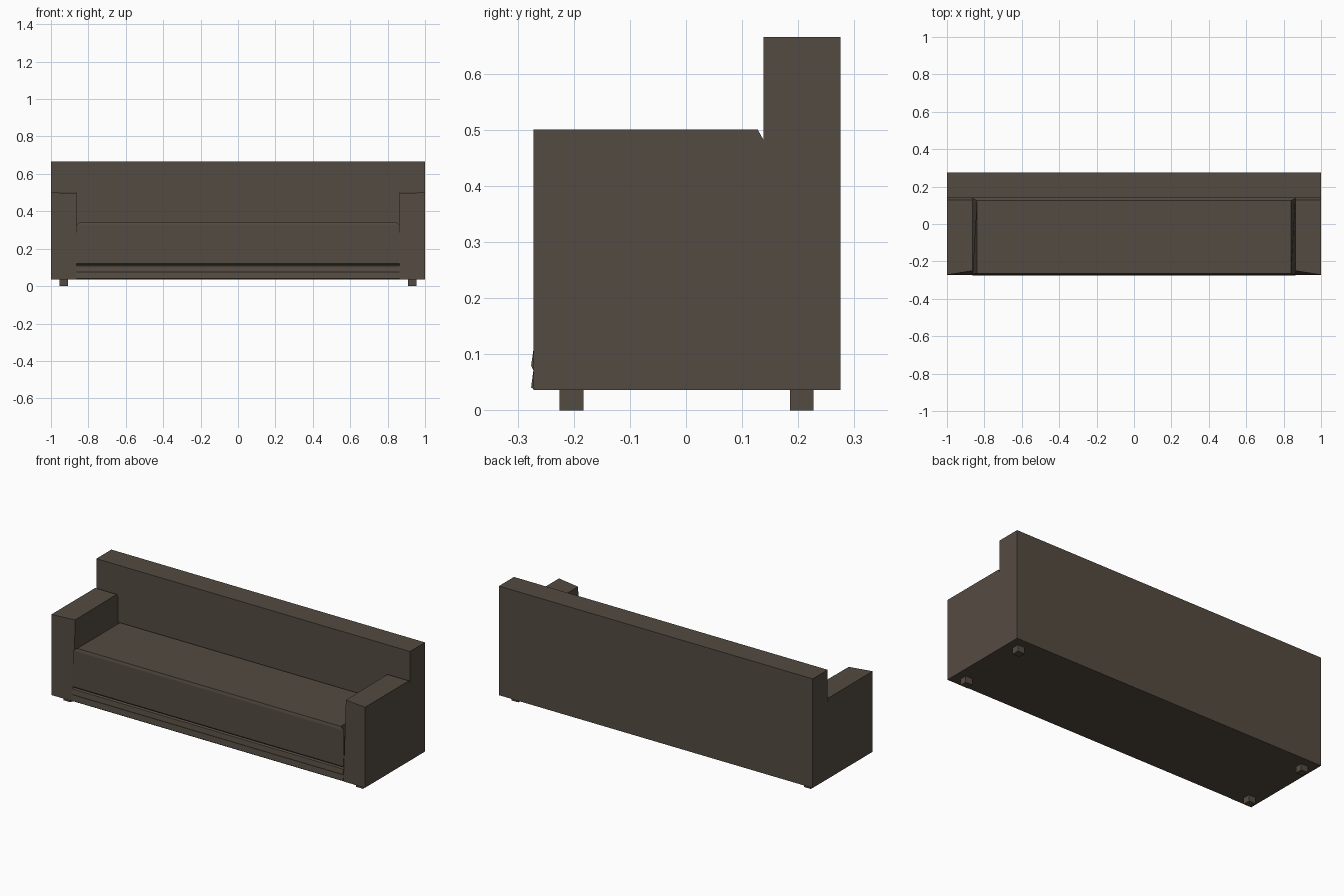
import bpy, bmesh
from mathutils import Vector

if "Cube" in bpy.data.objects:
    bpy.data.objects.remove(bpy.data.objects["Cube"])

fabric = bpy.data.materials.new("dark brown fabric")
fabric.diffuse_color = (0.088, 0.070, 0.053, 1)
fabric.use_nodes = True
fabric.node_tree.nodes["Principled BSDF"].inputs["Base Color"].default_value = fabric.diffuse_color


def finish(name, bm):
    bmesh.ops.recalc_face_normals(bm, faces=bm.faces)
    me = bpy.data.meshes.new(name)
    bm.to_mesh(me)
    bm.free()
    me.materials.append(fabric)
    ob = bpy.data.objects.new(name, me)
    bpy.context.collection.objects.link(ob)
    return ob


def box(name, x0, x1, y0, y1, z0, z1):
    bm = bmesh.new()
    bmesh.ops.create_cube(bm, size=1)
    for v in bm.verts:
        v.co = Vector((x1 if v.co.x > 0 else x0,
                       y1 if v.co.y > 0 else y0,
                       z1 if v.co.z > 0 else z0))
    return finish(name, bm)


def extrude_x(name, profile, x0, x1, adjust=None):
    """Extrude a (y, z) side profile along x."""
    bm = bmesh.new()
    rings = [[bm.verts.new((x, y, z)) for y, z in profile] for x in (x0, x1)]
    bm.faces.new(rings[0])
    bm.faces.new(rings[1])
    n = len(profile)
    for i in range(n):
        j = (i + 1) % n
        bm.faces.new((rings[0][i], rings[0][j], rings[1][j], rings[1][i]))
    if adjust:
        for v in bm.verts:
            adjust(v)
    return finish(name, bm)


# backrest
box("backrest", -1, 1, 0.138, 0.275, 0.036, 0.665)

# arms: small notch at the back, inner top front corner leans back
arm_profile = [(-0.272, 0.036), (-0.272, 0.5), (0.128, 0.5),
               (0.138, 0.482), (0.138, 0.036)]
for side, word in ((-1, "left"), (1, "right")):
    def lean(v):
        if abs(v.co.x) < 0.9 and v.co.y < -0.2 and v.co.z > 0.4:
            v.co.y = -0.25
            v.co.z = 0.497
    extrude_x(word + "_arm", arm_profile, side * 0.863, side, lean)

# base with two flared bands along the front
base_profile = [(0.138, 0.036), (-0.270, 0.036), (-0.276, 0.041),
                (-0.272, 0.071), (-0.276, 0.080), (-0.272, 0.107),
                (-0.262, 0.112), (0.138, 0.112)]
extrude_x("base", base_profile, -0.863, 0.863)

# seat cushion with chamfered top edges at the sides and the back
def chamfer_ends(v):
    if v.co.z > 0.34:
        v.co.x *= 0.84 / 0.863

seat_profile = [(0.138, 0.112), (-0.262, 0.112), (-0.270, 0.120),
                (-0.268, 0.328), (-0.264, 0.344), (0.125, 0.344),
                (0.138, 0.328)]
extrude_x("seat_cushion", seat_profile, -0.863, 0.863, chamfer_ends)

# feet
for sx in (-1, 1):
    for y, word in ((-0.204, "front"), (0.206, "rear")):
        box(word + "_foot", sx * 0.932 - 0.022, sx * 0.932 + 0.022,
            y - 0.021, y + 0.021, 0, 0.037)
